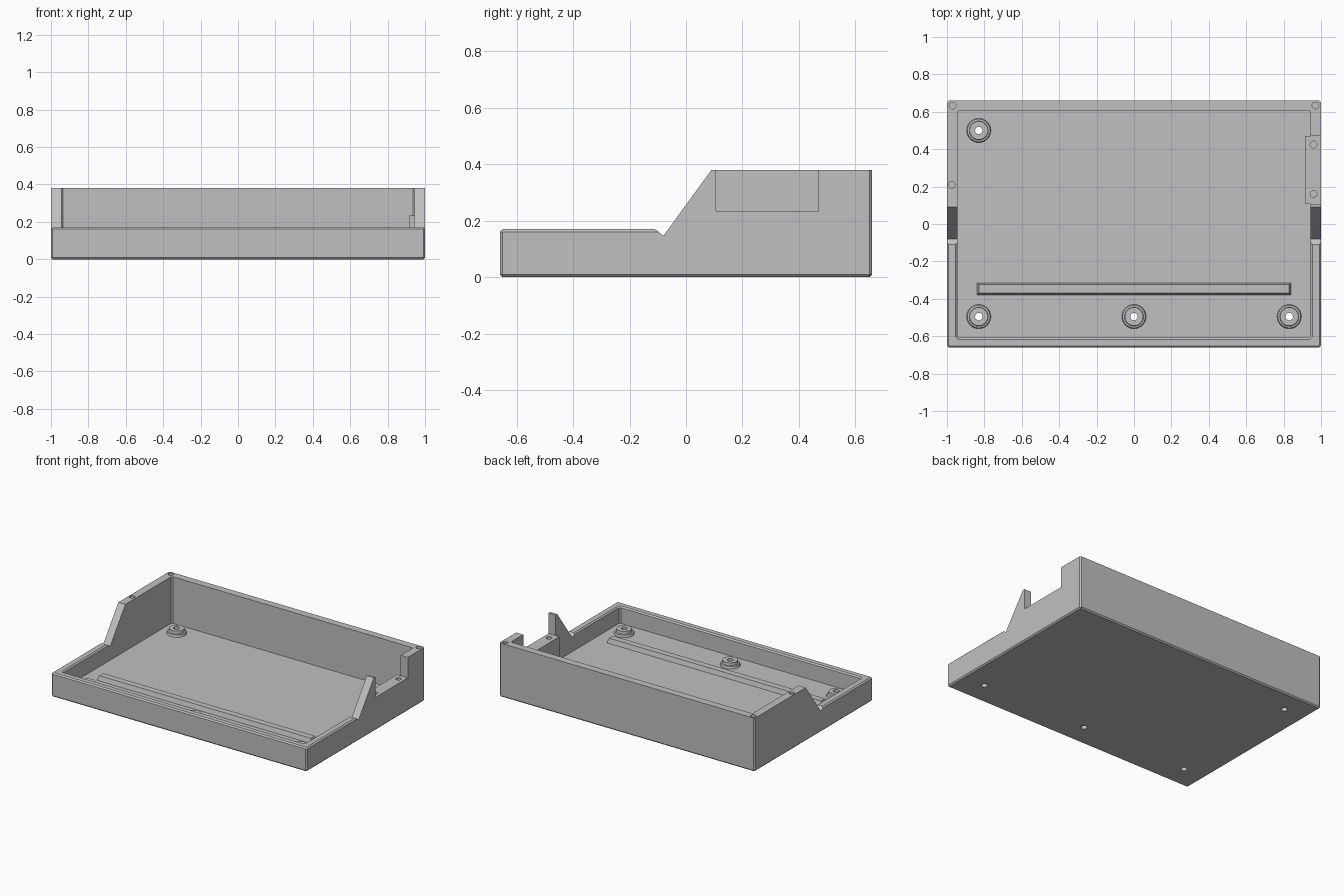
import bpy, bmesh, math
from mathutils import Matrix, Vector

if "Cube" in bpy.data.objects:
    bpy.data.objects.remove(bpy.data.objects["Cube"], do_unlink=True)

# One plain plastic colour
grey = bpy.data.materials.new("light_grey_plastic")
grey.use_nodes = True
COLOUR = (0.53, 0.53, 0.53, 1)
grey.diffuse_color = COLOUR
grey.node_tree.nodes["Principled BSDF"].inputs["Base Color"].default_value = COLOUR

W, D, H = 1.0, 0.66, 0.38          # half width, half depth, full height
INX, INY = 0.945, 0.608            # inner half sizes
FLOOR, LOW, EDGE = 0.05, 0.17, 0.009


def finish(name, bm):
    bmesh.ops.recalc_face_normals(bm, faces=bm.faces)
    mesh = bpy.data.meshes.new(name)
    bm.to_mesh(mesh)
    bm.free()
    mesh.materials.append(grey)
    obj = bpy.data.objects.new(name, mesh)
    bpy.context.scene.collection.objects.link(obj)
    return obj


def box(name, lo, hi, bevel=0, rule=None):
    bm = bmesh.new()
    lo, hi = Vector(lo), Vector(hi)
    bmesh.ops.create_cube(bm, size=1, matrix=Matrix.Translation((lo + hi) / 2)
                          @ Matrix.Diagonal((*(hi - lo), 1)))
    if bevel:
        edges = [e for e in bm.edges if rule(e)]
        bmesh.ops.bevel(bm, geom=edges, offset=bevel, segments=1,
                        profile=0.5, affect='EDGES')
    return finish(name, bm)


def prism(name, profile, half_width):
    """Extrude a (y, z) profile across x."""
    bm = bmesh.new()
    face = bm.faces.new([bm.verts.new((-half_width, y, z)) for y, z in profile])
    moved = bmesh.ops.extrude_face_region(bm, geom=[face])["geom"]
    bmesh.ops.translate(bm, vec=(2 * half_width, 0, 0),
                        verts=[v for v in moved if isinstance(v, bmesh.types.BMVert)])
    return finish(name, bm)


def drill(x, y, z0, z1, r):
    bm = bmesh.new()
    bmesh.ops.create_cone(bm, cap_ends=True, segments=24, radius1=r, radius2=r,
                          depth=z1 - z0, matrix=Matrix.Translation((x, y, (z0 + z1) / 2)))
    return finish("drill", bm)


def combine(obj, tool, operation='DIFFERENCE'):
    mod = obj.modifiers.new("combine", 'BOOLEAN')
    mod.operation, mod.solver, mod.object = operation, 'EXACT', tool
    bpy.context.view_layer.update()
    deps = bpy.context.evaluated_depsgraph_get()
    mesh = bpy.data.meshes.new_from_object(obj.evaluated_get(deps))
    obj.modifiers.clear()
    obj.data = mesh
    bpy.data.objects.remove(tool, do_unlink=True)


def upright(e):
    return abs(e.verts[0].co.z - e.verts[1].co.z) > 0.01


def upright_or_bottom(e):
    return upright(e) or all(v.co.z < 0.01 for v in e.verts)


# Case: bevelled block, hollowed, then cut to the stepped side profile
case = box("case", (-W, -D, 0), (W, D, H), EDGE, upright_or_bottom)
combine(case, box("hollow", (-INX, -INY, FLOOR), (INX, INY, H + 0.2), EDGE, upright))
combine(case, prism("step", [(-0.8, LOW), (-0.11, LOW), (-0.08, 0.147),
                             (0.09, H), (0.09, 0.6), (-0.8, 0.6)], 1.2))

# Chamfer both rims of the low wall
bm = bmesh.new()
bm.from_mesh(case.data)
bmesh.ops.dissolve_limit(bm, angle_limit=0.002, verts=bm.verts, edges=bm.edges)
rim = [e for e in bm.edges
       if all(abs(v.co.z - LOW) < 0.0005 for v in e.verts)
       and not all(abs(v.co.y + 0.11) < 0.0005 for v in e.verts)]
bmesh.ops.bevel(bm, geom=rim, offset=EDGE, segments=1, profile=0.5, affect='EDGES')
bm.to_mesh(case.data)
bm.free()

# Side notch with a thicker ledge under it
LEDGE = 0.235
combine(case, box("notch", (0.9, 0.107, LEDGE), (1.2, 0.47, 0.6)))
combine(case, box("ledge", (0.915, 0.107, FLOOR - 0.02), (0.97, 0.47, LEDGE)), 'UNION')

# Blind screw holes in the rim and the ledge
for x, y, top in ((-0.97, 0.633, H), (0.97, 0.633, H), (-0.975, 0.21, H),
                  (0.96, 0.425, LEDGE), (0.96, 0.16, LEDGE)):
    combine(case, drill(x, y, top - 0.1, top + 0.05, 0.018))

# Mounting bosses, lathed around through holes in the floor
HOLE = 0.02
BOSS = [(HOLE, FLOOR), (0.065, FLOOR), (0.061, 0.066), (0.051, 0.068),
        (0.049, 0.087), (HOLE, 0.087)]
spots = {"boss_back_right": (-0.83, 0.5), "boss_front_right": (-0.83, -0.495),
         "boss_front_middle": (0, -0.495), "boss_front_left": (0.83, -0.495)}
bosses = []
for name, (x, y) in spots.items():
    combine(case, drill(x, y, -0.1, 0.2, HOLE))
    bm = bmesh.new()
    ring = [bm.verts.new((r, 0, z)) for r, z in BOSS]
    edges = [bm.edges.new((ring[i - 1], ring[i])) for i in range(len(ring))]
    bmesh.ops.spin(bm, geom=ring + edges, cent=(0, 0, 0), axis=(0, 0, 1),
                   angle=math.tau, steps=24, use_merge=True)
    bmesh.ops.remove_doubles(bm, verts=bm.verts, dist=0.0005)
    bmesh.ops.translate(bm, vec=(x, y, 0), verts=bm.verts)
    bosses.append(finish(name, bm))

# Long floor rail with sloping sides
rail = box("floor_rail", (-0.84, -0.38, FLOOR - 0.005), (0.84, -0.313, 0.082))
for v in rail.data.vertices:
    if v.co.z > FLOOR:
        v.co.x -= math.copysign(0.01, v.co.x)
        v.co.y += 0.011 if v.co.y < -0.35 else -0.011

# Round parts smooth, hard edges kept
bpy.ops.object.select_all(action='DESELECT')
for obj in bosses + [case]:
    obj.select_set(True)
bpy.context.view_layer.objects.active = case
bpy.ops.object.shade_smooth_by_angle(angle=math.radians(30))
